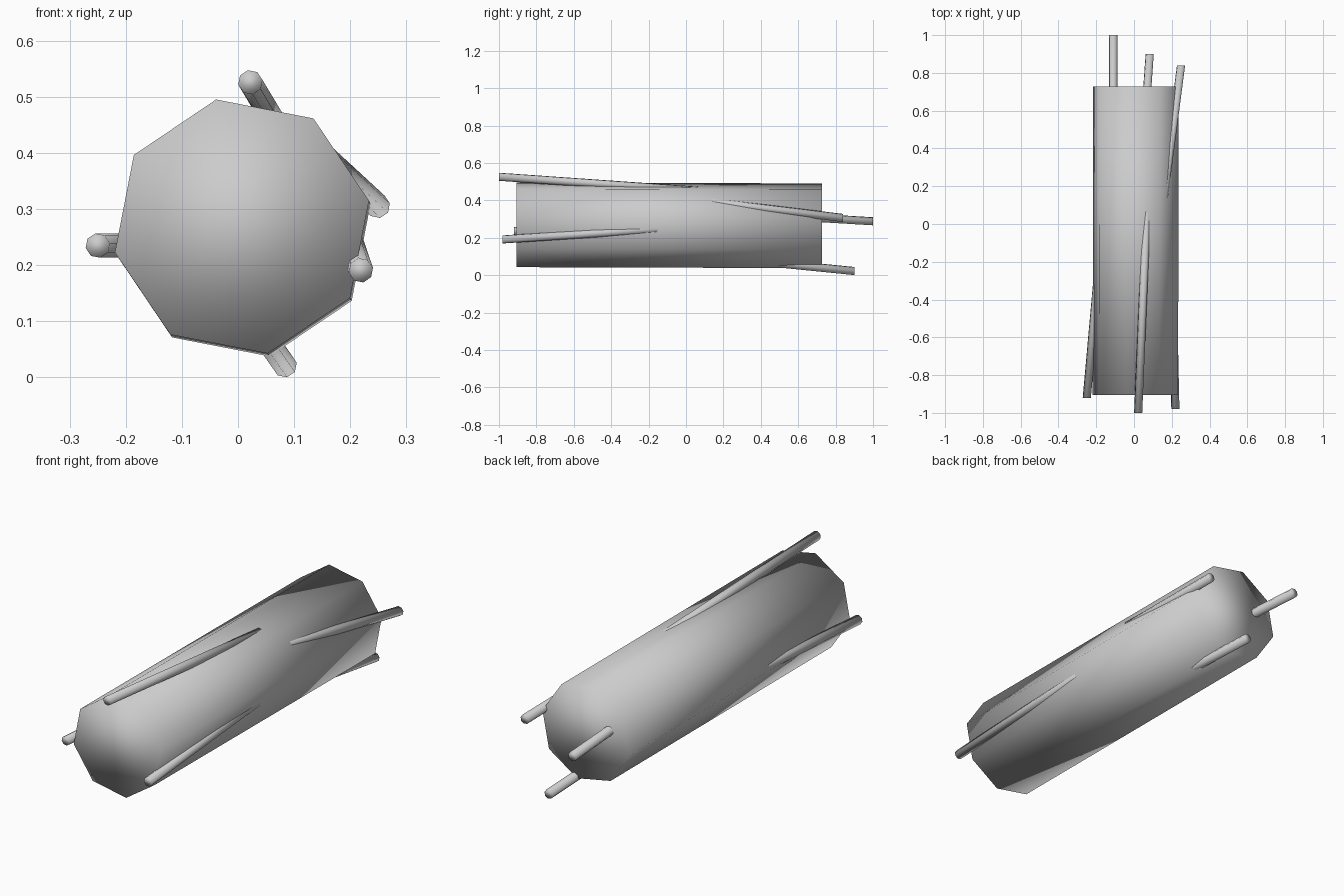
import bpy, bmesh
from math import sin, cos, pi, radians
from mathutils import Vector

if "Cube" in bpy.data.objects:
    bpy.data.objects.remove(bpy.data.objects["Cube"])


def prism(name, start, end, radius, phase=0.0, sides=8):
    """Capped, fully smooth-shaded prism with end rings parallel to the XZ plane."""
    bm = bmesh.new()
    rings = []
    for c in (start, end):
        rings.append([bm.verts.new((c[0] + radius * cos(phase + 2 * pi * i / sides),
                                    c[1],
                                    c[2] + radius * sin(phase + 2 * pi * i / sides)))
                      for i in range(sides)])
    a, b = rings
    for i in range(sides):
        j = (i + 1) % sides
        bm.faces.new((a[i], a[j], b[j], b[i]))
    bm.faces.new(a)
    bm.faces.new(b)
    bmesh.ops.recalc_face_normals(bm, faces=bm.faces)
    for f in bm.faces:
        f.smooth = True
    mesh = bpy.data.meshes.new(name)
    bm.to_mesh(mesh)
    bm.free()
    obj = bpy.data.objects.new(name, mesh)
    bpy.context.collection.objects.link(obj)
    return obj


# Trunk: long octagonal log, very slightly tilted
prism("log_trunk", (0.007, -0.905, 0.269), (0.010, 0.727, 0.264), 0.231, radians(11.5))

# Twigs: outer tip, and drift in x and z per unit of travel into the log
twigs = {
    "front_top_twig": ((0.022, -1.0, 0.526), 0.042, -0.07),
    "front_left_twig": ((-0.250, -0.92, 0.235), 0.09, 0.0),
    "front_right_twig": ((0.219, -0.98, 0.191), -0.022, 0.065),
    "back_left_twig": ((-0.110, 1.0, 0.288), 0.0, 0.06),
    "back_bottom_twig": ((0.083, 0.90, 0.022), -0.07, 0.10),
    "back_right_twig": ((0.249, 0.84, 0.306), -0.13, 0.12),
}
for name, (tip, dx, dz) in twigs.items():
    inward = 1 if tip[1] < 0 else -1
    length = 1.1
    root = Vector(tip) + Vector((dx, inward, dz)) * length
    prism(name, tip, root, 0.022, radians(11.5))
